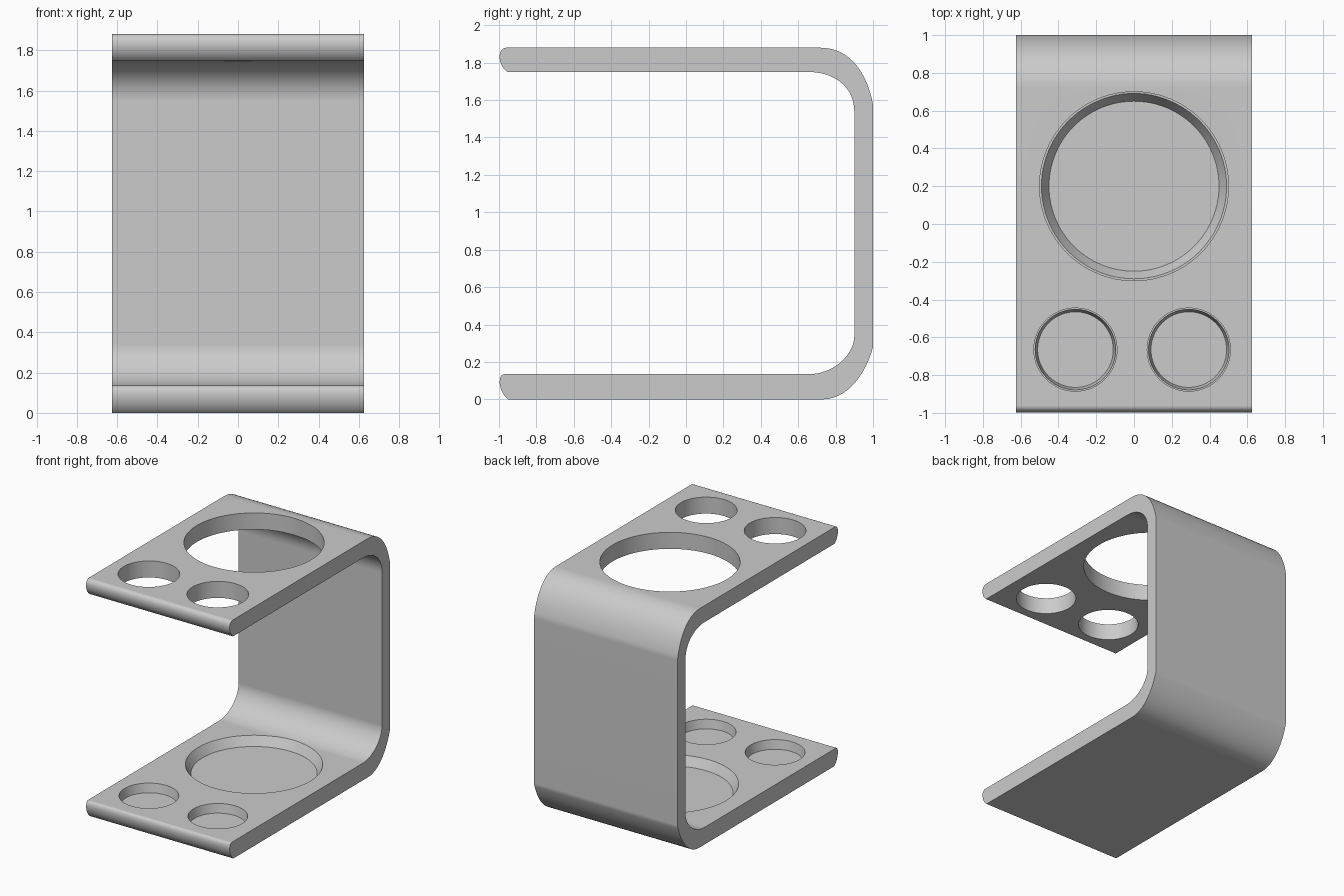
import bpy
import bmesh
from mathutils import Vector, geometry

if "Cube" in bpy.data.objects:
    bpy.data.objects.remove(bpy.data.objects["Cube"], do_unlink=True)

HALF_WIDTH = 0.625
PLATE = 0.135          # bottom plate thickness
FLOOR = 0.065          # height of the pocket floors

grey = bpy.data.materials.new("plain grey")
grey.use_nodes = True
grey.diffuse_color = (0.6, 0.6, 0.6, 1)
grey.node_tree.nodes["Principled BSDF"].inputs["Base Color"].default_value = (0.6, 0.6, 0.6, 1)


def bend(a, b, c, d, steps=14):
    """Points along a curved corner, given as (y, z) control points."""
    return geometry.interpolate_bezier(*(Vector((*p, 0)) for p in (a, b, c, d)), steps)


def cone_cutter(x, y, z0, r0, z1, r1):
    bpy.ops.mesh.primitive_cone_add(vertices=96, radius1=r0, radius2=r1,
                                    depth=z1 - z0, location=(x, y, (z0 + z1) / 2))
    cutter = bpy.context.object
    cutter.name = "hole_cutter"
    cutter.hide_render = True
    return cutter


# Bent sheet outline, from the lower lip round the back to the upper lip
outline = (
    bend((0.73, 0), (0.86, 0), (0.96, 0.13), (1, 0.28))
    + bend((1, 1.575), (0.97, 1.74), (0.88, 1.88), (0.72, 1.88))
    + bend((-0.96, 1.88), (-1.01, 1.88), (-1.01, 1.79), (-0.955, 1.75))
    + bend((0.66, 1.75), (0.79, 1.75), (0.9, 1.67), (0.9, 1.54))
    + bend((0.9, 0.34), (0.9, 0.24), (0.79, PLATE), (0.66, PLATE))
    + bend((-0.97, PLATE), (-1.01, PLATE), (-1.005, 0.04), (-0.95, 0))
)

# Extrude the outline across the width
bm = bmesh.new()
side = bm.faces.new([bm.verts.new((-HALF_WIDTH, p.x, p.y)) for p in outline])
extruded = bmesh.ops.extrude_face_region(bm, geom=[side], use_keep_orig=True)
moved = [g for g in extruded["geom"] if isinstance(g, bmesh.types.BMVert)]
bmesh.ops.translate(bm, verts=moved, vec=(2 * HALF_WIDTH, 0, 0))
bmesh.ops.recalc_face_normals(bm, faces=bm.faces)
mesh = bpy.data.meshes.new("holder_bracket")
bm.to_mesh(mesh)
bm.free()
bracket = bpy.data.objects.new("holder_bracket", mesh)
bpy.context.collection.objects.link(bracket)
mesh.materials.append(grey)

# Through holes in the top plate, tapered pockets in the bottom plate
cutters = []
for x, y, hole, rim, floor in ((0, 0.2, 0.5, 0.49, 0.45),
                               (-0.31, -0.665, 0.22, 0.213, 0.2),
                               (0.29, -0.665, 0.22, 0.213, 0.2)):
    cutters.append(cone_cutter(x, y, 1.6, hole, 2.0, hole))
    above = 0.02
    slope = (rim - floor) / (PLATE - FLOOR)
    cutters.append(cone_cutter(x, y, FLOOR, floor, PLATE + above, rim + slope * above))

bpy.ops.object.select_all(action="DESELECT")
bracket.select_set(True)
bpy.context.view_layer.objects.active = bracket
for cutter in cutters:
    cut = bracket.modifiers.new("cut", "BOOLEAN")
    cut.operation = "DIFFERENCE"
    cut.solver = "EXACT"
    cut.object = cutter
    bpy.ops.object.modifier_apply(modifier=cut.name)
    bpy.data.objects.remove(cutter, do_unlink=True)

# Keep one colour and smooth the bends while the rims stay crisp
mesh = bracket.data
mesh.materials.clear()
mesh.materials.append(grey)
for face in mesh.polygons:
    face.material_index = 0
bpy.ops.object.shade_smooth_by_angle(angle=0.5)
weighted = bracket.modifiers.new("flat_face_normals", "WEIGHTED_NORMAL")
weighted.keep_sharp = True
